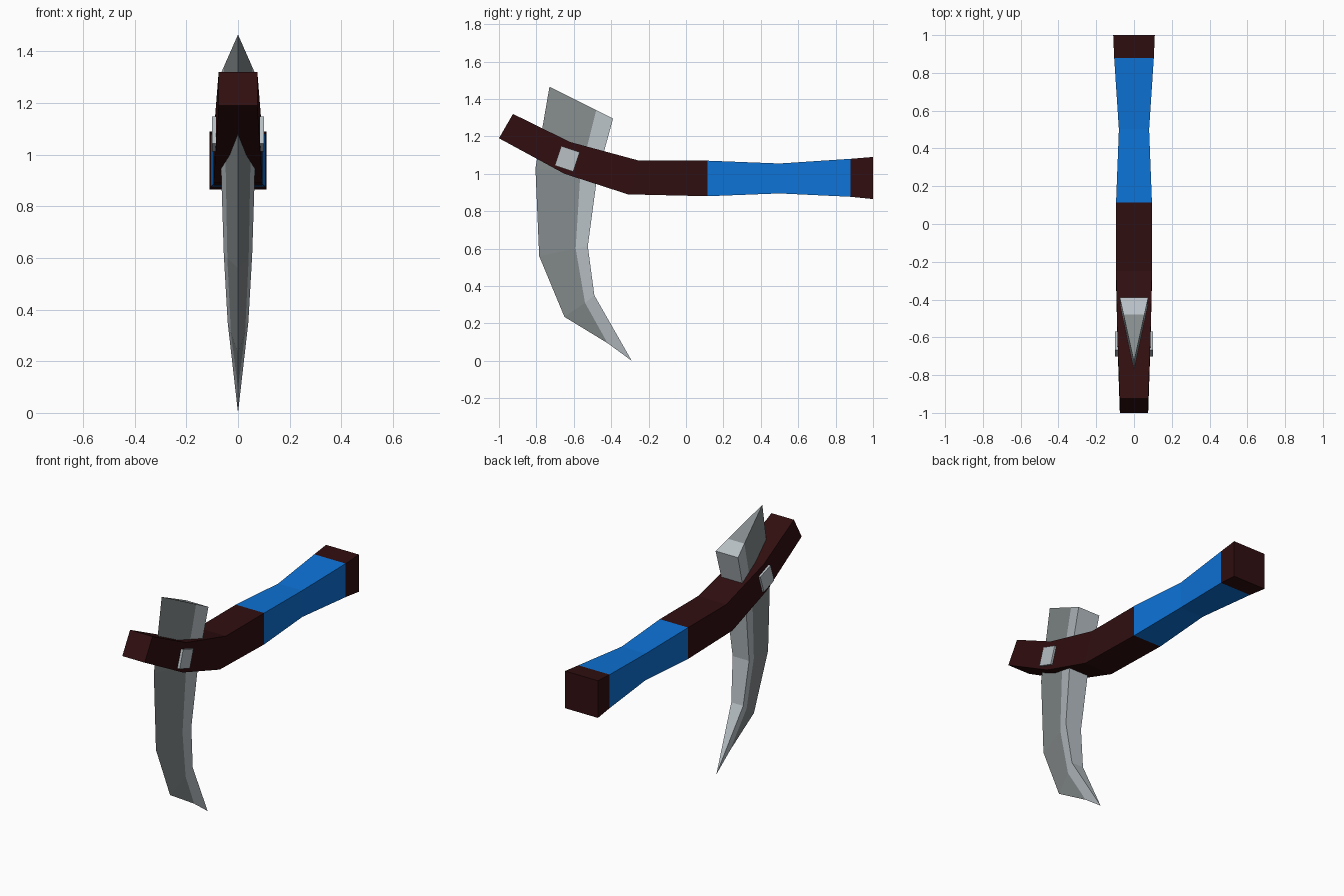
import bpy, bmesh
from mathutils import Vector, Matrix

if "Cube" in bpy.data.objects:
    bpy.data.objects.remove(bpy.data.objects["Cube"])


def material(name, rgb):
    m = bpy.data.materials.new(name)
    m.diffuse_color = (*rgb, 1)
    m.use_nodes = True
    m.node_tree.nodes["Principled BSDF"].inputs["Base Color"].default_value = m.diffuse_color
    return m


brown = material("dark_brown_wood", (0.03, 0.0045, 0.005))
blue = material("blue_grip", (0.004, 0.17, 0.68))
dark_steel = material("dark_steel", (0.235, 0.26, 0.265))
light_steel = material("light_steel", (0.48, 0.53, 0.56))


def finish(bm, name, mats):
    bmesh.ops.remove_doubles(bm, verts=bm.verts, dist=0.0005)
    bmesh.ops.dissolve_degenerate(bm, edges=bm.edges, dist=0.0005)
    bmesh.ops.recalc_face_normals(bm, faces=bm.faces)
    me = bpy.data.meshes.new(name)
    bm.to_mesh(me)
    bm.free()
    for m in mats:
        me.materials.append(m)
    ob = bpy.data.objects.new(name, me)
    bpy.context.collection.objects.link(ob)
    return ob


def loft(rings, pick):
    """Skin a row of rings; pick(segment, side) gives the material index."""
    bm = bmesh.new()
    rows = [[bm.verts.new(p) for p in r] for r in rings]
    n = len(rows[0])
    for s, (a, b) in enumerate(zip(rows, rows[1:])):
        for i in range(n):
            j = (i + 1) % n
            bm.faces.new((a[i], a[j], b[j], b[i])).material_index = pick(s, i)
    return bm, rows


# Handle: square sections as (top y, top z, bottom y, bottom z, half width)
handle = [(1, 1.09, 1, 0.865, 0.11), (0.88, 1.08, 0.88, 0.877, 0.105),
          (0.5, 1.055, 0.5, 0.895, 0.08), (0.115, 1.07, 0.115, 0.88, 0.095),
          (-0.25, 1.07, -0.31, 0.89, 0.095), (-0.62, 1.17, -0.65, 1.0, 0.087),
          (-0.925, 1.32, -1, 1.19, 0.075)]
rings = [[(-w, ty, tz), (w, ty, tz), (w, by, bz), (-w, by, bz)]
         for ty, tz, by, bz, w in handle]
bm, rows = loft(rings, lambda s, i: 1 if s in (1, 2) else 0)
bm.faces.new(rows[0])
bm.faces.new(rows[-1])
finish(bm, "handle", [brown, blue])

# Blade: wedge sections as (front edge, bevel line, back edge in y z, back half width)
blade = [((-0.73, 1.465), (-0.48, 1.34), (-0.39, 1.295), 0.075),
         ((-0.805, 1.03), (-0.565, 1.0), (-0.475, 0.985), 0.067),
         ((-0.785, 0.56), (-0.59, 0.60), (-0.525, 0.613), 0.055),
         ((-0.65, 0.235), (-0.54, 0.31), (-0.49, 0.35), 0.04),
         ((-0.42, 0.095), (-0.42, 0.095), (-0.29, 0.0), 0.0)]
rings = []
for f, m, b, w in blade:
    wm = w * (m[0] - f[0]) / (b[0] - f[0])
    rings.append([(0, *f), (wm, *m), (w, *b), (-w, *b), (-wm, *m)])
bm, rows = loft(rings, lambda s, i: 0 if i in (0, 4) else 1)
top = rows[0]
bm.faces.new((top[0], top[1], top[4])).material_index = 0
bm.faces.new((top[1], top[2], top[3], top[4])).material_index = 1
finish(bm, "blade", [dark_steel, light_steel])

# Pin through the handle that holds the blade
bm = bmesh.new()
bmesh.ops.create_cube(bm, size=1, matrix=Matrix.Translation(Vector((0, -0.635, 1.08)))
                      @ Matrix.Rotation(-0.32, 4, 'X') @ Matrix.Diagonal((0.2, 0.104, 0.11, 1)))
finish(bm, "blade_pin", [light_steel])
